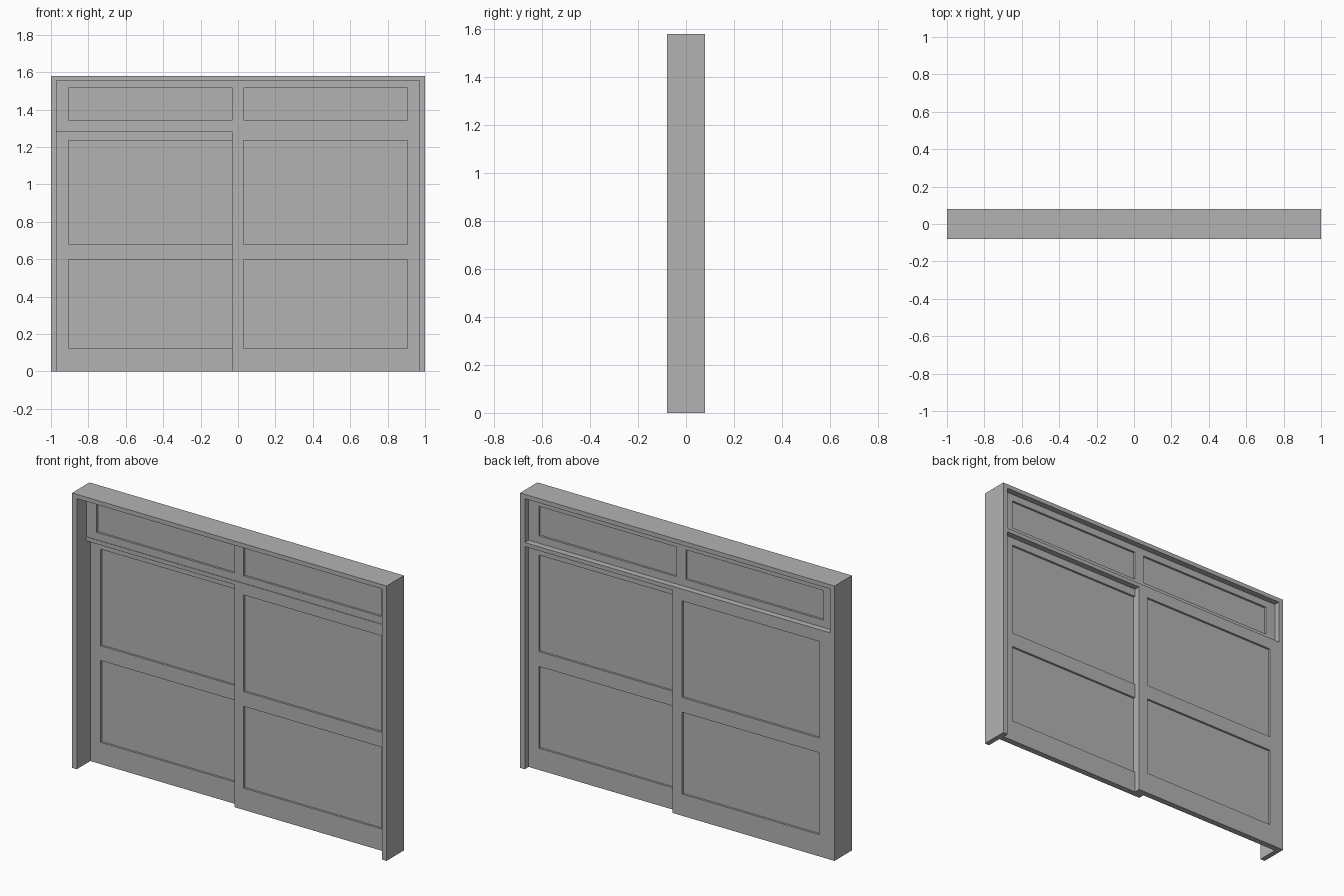
import bpy
import bmesh

cube = bpy.data.objects.get("Cube")
if cube:
    bpy.data.objects.remove(cube, do_unlink=True)

grey = bpy.data.materials.new("plain_grey")
grey.use_nodes = True
grey.diffuse_color = (0.45, 0.45, 0.45, 1)
grey.node_tree.nodes["Principled BSDF"].inputs["Base Color"].default_value = (0.45, 0.45, 0.45, 1)

# Overall sizes
HALF_DEPTH = 0.079
JAMB = 0.97
HEADER = 1.555
HEIGHT = 1.58
DOOR_TOP = 1.28
DOOR_THICK = 0.035
MID = HALF_DEPTH - DOOR_THICK


def slab(name, xs, zs, y0, y1, is_hole=lambda i, j: False):
    """Upright slab cut into cells by xs and zs, leaving out the hole cells."""
    bm = bmesh.new()
    y = (y0 + y1) / 2
    grid = [[bm.verts.new((x, y, z)) for z in zs] for x in xs]
    for i in range(len(xs) - 1):
        for j in range(len(zs) - 1):
            if not is_hole(i, j):
                bm.faces.new((grid[i][j], grid[i + 1][j],
                              grid[i + 1][j + 1], grid[i][j + 1]))
    bmesh.ops.delete(bm, geom=[v for v in bm.verts if not v.link_faces], context='VERTS')
    mesh = bpy.data.meshes.new(name)
    bm.to_mesh(mesh)
    bm.free()
    mesh.materials.append(grey)
    obj = bpy.data.objects.new(name, mesh)
    bpy.context.collection.objects.link(obj)
    mod = obj.modifiers.new("thickness", 'SOLIDIFY')
    mod.thickness = y1 - y0
    mod.offset = 0
    return obj


def panelled(name, xs, zs, y0):
    """Rails and stiles around openings, each filled by a thin recessed panel."""
    y1 = y0 + DOOR_THICK
    slab(name + "_frame", xs, zs, y0, y1, lambda i, j: i % 2 and j % 2)
    recess, tuck = 0.012, 0.005
    for i in range(1, len(xs) - 1, 2):
        for j in range(1, len(zs) - 1, 2):
            slab(f"{name}_panel_{i // 2}_{j // 2}",
                 (xs[i] - tuck, xs[i + 1] + tuck), (zs[j] - tuck, zs[j + 1] + tuck),
                 y0 + recess, y1 - recess)


# Outer frame: two jambs and a header, open at the floor
slab("outer_frame", (-1, -JAMB, JAMB, 1), (0, HEADER, HEIGHT),
     -HALF_DEPTH, HALF_DEPTH, lambda i, j: i == 1 and j == 0)

# Two sliding doors, one behind the other
door_zs = (0, 0.125, 0.595, 0.68, 1.235, DOOR_TOP)
door_xs = (-0.03, 0.03, 0.905, JAMB)
panelled("left_door", door_xs, door_zs, MID - DOOR_THICK)
panelled("right_door", [-x for x in reversed(door_xs)], door_zs, MID)

# Transom bar above the doors, and the fixed light over it
slab("transom_bar", (-JAMB, JAMB), (DOOR_TOP, 1.303), MID - DOOR_THICK - 0.003, HALF_DEPTH)
panelled("top_light", (-JAMB, -0.905, -0.03, 0.03, 0.905, JAMB),
         (1.303, 1.345, 1.515, HEADER), MID - DOOR_THICK)
